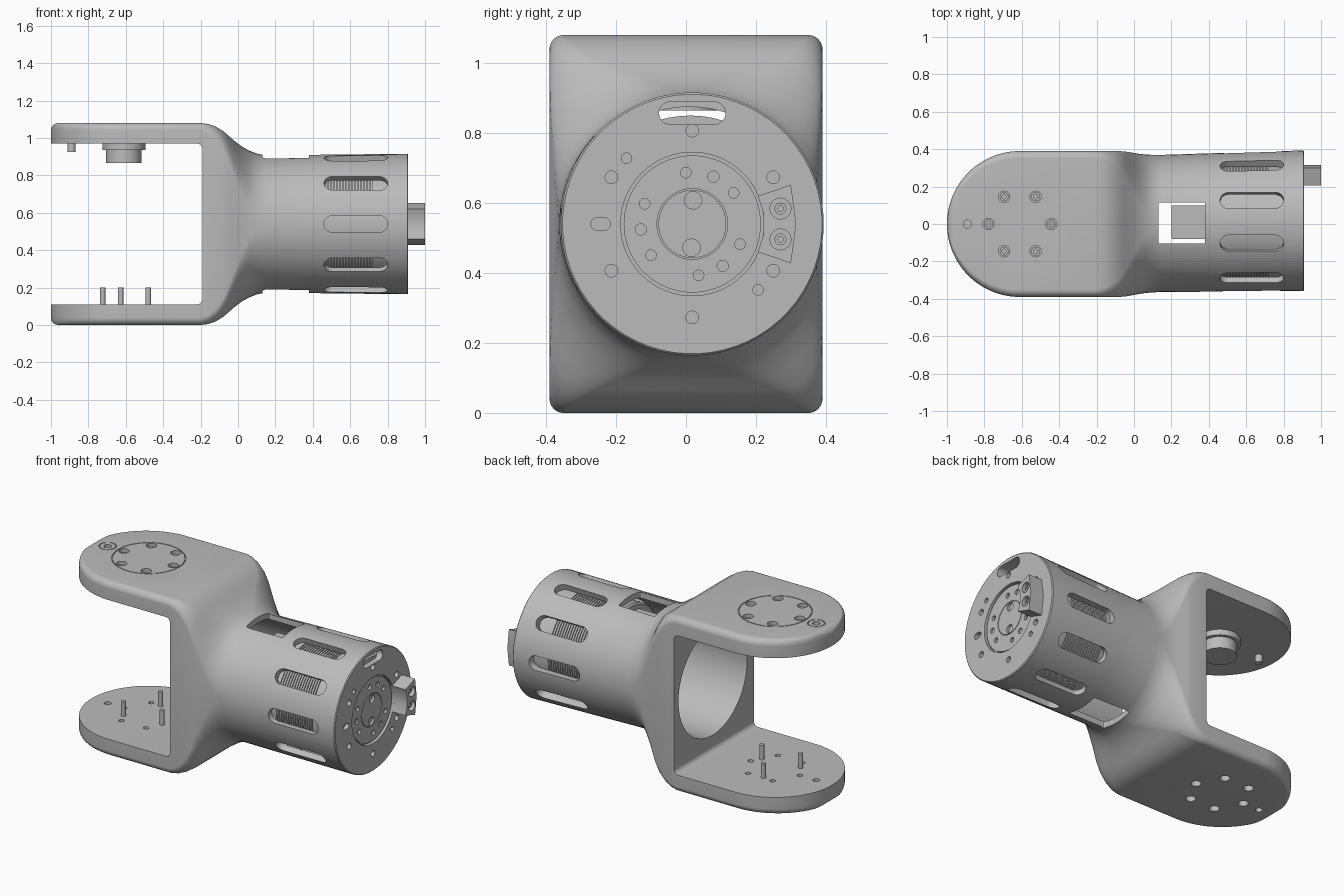
import bpy, bmesh
from math import sin, cos, pi, radians, sqrt
from mathutils import Matrix, Vector

if "Cube" in bpy.data.objects:
    bpy.data.objects.remove(bpy.data.objects["Cube"])

GREY = bpy.data.materials.new("light grey")
GREY.use_nodes = True
GREY.diffuse_color = (0.5, 0.5, 0.5, 1)
GREY.node_tree.nodes["Principled BSDF"].inputs["Base Color"].default_value = (0.5, 0.5, 0.5, 1)

T = lambda x, y, z: Matrix.Translation((x, y, z))
END = Matrix(((0, 0, 1, 0), (1, 0, 0, 0), (0, 1, 0, 0), (0, 0, 0, 1)))  # local z -> x
SIDE = Matrix.Rotation(pi / 2, 4, 'X')                                  # local z -> -y
MID = 0.54      # barrel axis height
OFF = 0.018     # sideways drift of the barrel end
HUB = -0.61     # joint axis


def outline(a, b, r, n=16):
    """Rounded rectangle with half sizes a, b; a circle when a = b = r."""
    pts = []
    for k, (sx, sy) in enumerate(((1, 1), (-1, 1), (-1, -1), (1, -1))):
        for i in range(n):
            t = (k + (i + 0.5) / n) * pi / 2
            pts.append((sx * (a - r) + r * cos(t), sy * (b - r) + r * sin(t)))
    return pts


def bridge(bm, rings, cap=True, loop=False):
    count = len(rings[0])
    for i in range(len(rings) if loop else len(rings) - 1):
        p, q = rings[i], rings[(i + 1) % len(rings)]
        for j in range(count):
            k = (j + 1) % count
            bm.faces.new((p[j], p[k], q[k], q[j]))
    if cap:
        bm.faces.new(rings[0])
        bm.faces.new(rings[-1])


def prism(bm, pts, depth, mat):
    bridge(bm, [[bm.verts.new(mat @ Vector((x, y, s * depth / 2))) for x, y in pts] for s in (-1, 1)])


def cyl(bm, r, depth, mat, sides=24, r2=None):
    bmesh.ops.create_cone(bm, cap_ends=True, segments=sides, radius1=r,
                          radius2=r if r2 is None else r2, depth=depth, matrix=mat)


def lathe(bm, profile, mat, sides=64):
    """Closed profile of (radius, height) turned about local z."""
    rings = [[bm.verts.new(mat @ Vector((r * cos(2 * pi * i / sides), r * sin(2 * pi * i / sides), h)))
              for i in range(sides)] for r, h in profile]
    bridge(bm, rings, cap=False, loop=True)


def polar(r, start, count):
    for i in range(count):
        a = radians(start) + 2 * pi * i / count
        yield r * cos(a), r * sin(a)


def finish(bm, name, smooth=True):
    bmesh.ops.recalc_face_normals(bm, faces=bm.faces)
    me = bpy.data.meshes.new(name)
    bm.to_mesh(me)
    bm.free()
    me.materials.append(GREY)
    ob = bpy.data.objects.new(name, me)
    bpy.context.collection.objects.link(ob)
    if smooth:
        shade(ob)
    return ob


def shade(ob):
    bpy.ops.object.select_all(action='DESELECT')
    ob.select_set(True)
    bpy.context.view_layer.objects.active = ob
    bpy.ops.object.shade_smooth_by_angle(angle=radians(30))


def cut(ob, bm):
    tool = finish(bm, "cutter", False)
    tool.hide_render = True
    mod = ob.modifiers.new("cut", 'BOOLEAN')
    mod.operation, mod.solver, mod.object = 'DIFFERENCE', 'EXACT', tool
    bpy.context.view_layer.update()
    me = bpy.data.meshes.new_from_object(ob.evaluated_get(bpy.context.evaluated_depsgraph_get()))
    ob.modifiers.clear()
    ob.data = me
    bpy.data.objects.remove(tool)


# Fork and barrel housing: one loft along x, round nose to rounded box to tube
sections = []
for i in range(1, 27):
    t = i / 26 * pi / 2
    d = 0.39 * (1 - cos(t))
    hz = 0.5 + sqrt(max(0, 0.04 ** 2 - max(0, 0.04 - d) ** 2))
    hy = 0.39 * sin(t)
    sections.append((d - 1, hy, hz, min(0.04, hy * 0.98)))
sections += [(-0.2, 0.39, 0.54, 0.04), (-0.16, 0.39, 0.535, 0.05), (-0.12, 0.39, 0.522, 0.07),
             (-0.08, 0.39, 0.497, 0.1), (-0.05, 0.388, 0.472, 0.14), (-0.02, 0.383, 0.445, 0.2),
             (0.02, 0.376, 0.415, 0.27), (0.06, 0.371, 0.393, 0.33), (0.1, 0.368, 0.377, 0.358),
             (0.15, 0.367, 0.367, 0.367), (0.38, 0.37, 0.37, 0.37),
             (0.905, 0.376, 0.376, 0.376), (0.91, 0.371, 0.371, 0.371)]
bm = bmesh.new()
bridge(bm, [[bm.verts.new((x, y + OFF * max(0, x) / 0.91, MID + z)) for y, z in outline(hy, hz, r)]
            for x, hy, hz, r in sections])
housing = finish(bm, "housing", False)

# Gap between the fork arms
bm = bmesh.new()
prism(bm, outline(0.555, 0.43, 0.03), 1, T(-0.745, 0, MID) @ SIDE)
cut(housing, bm)

# Bore of the barrel
bm = bmesh.new()
cyl(bm, 0.335, 1.17, T(0.285, 0.01, MID) @ END, 64)
cut(housing, bm)

# Windows above and below, ten cooling slots around the barrel
bm = bmesh.new()
for z in (1.0, 0.08):
    prism(bm, outline(0.125, 0.11, 0.008, 3), 0.6, T(0.255, 0.005, z))
for k in range(10):
    turn = Matrix.Rotation(radians(18 + 36 * k), 4, 'X')
    prism(bm, outline(0.17, 0.045, 0.0449, 8), 0.15, T(0, 0.012, MID) @ turn @ T(0.63, 0, 0.375))
cut(housing, bm)

# End plate: round recess, bean slot and screw holes
face = T(0.91, OFF, MID) @ END
bm = bmesh.new()
cyl(bm, 0.205, 0.05, face, 64)
prism(bm, outline(0.095, 0.032, 0.0319, 8), 0.14, face @ T(0, 0.317, 0))
for a, b in polar(0.267, 30, 6):
    cyl(bm, 0.018, 0.06, face @ T(a, b, 0))
prism(bm, outline(0.028, 0.018, 0.0179, 6), 0.05, face @ T(-0.262, 0, 0))
for s in (-1, 1):
    cyl(bm, 0.015, 0.05, face @ T(-0.188 * s, 0.188 * s, 0))
cut(housing, bm)

# Fork arms: seam ring, bolt circle and locating holes
bm = bmesh.new()
lathe(bm, [(0.203, -0.006), (0.208, -0.006), (0.208, 0.02), (0.203, 0.02)], T(HUB, 0, 1.08))
lathe(bm, [(0.045, -0.006), (0.05, -0.006), (0.05, 0.02), (0.045, 0.02)], T(-0.89, 0, 1.08))
cyl(bm, 0.022, 0.08, T(-0.89, 0, 1.08))
cyl(bm, 0.02, 0.4, T(-0.89, 0, 0))
for a, b in polar(0.168, 0, 6):
    cyl(bm, 0.03, 0.1, T(HUB + a, b, 1.08))
    cyl(bm, 0.028, 0.1, T(HUB + a, b, 0))
    cyl(bm, 0.016, 0.1, T(HUB + a, b, 0.13))
cut(housing, bm)
shade(housing)

# Bolt heads inside the upper bolt circle
bm = bmesh.new()
for a, b in polar(0.168, 0, 6):
    lathe(bm, [(0.011, 1.03), (0.024, 1.03), (0.024, 1.06), (0.011, 1.06)], T(HUB + a, b, 0), 6 * 4)
finish(bm, "arm_bolts")

# Joint hub and stop pin under the upper arm
bm = bmesh.new()
cyl(bm, 0.115, 0.04, T(HUB, 0, 0.955), 48)
cyl(bm, 0.095, 0.1, T(HUB, 0, 0.915), 48)
cyl(bm, 0.022, 0.06, T(-0.89, 0, 0.955))
finish(bm, "joint_hub")

# Three locating pins on the lower arm
bm = bmesh.new()
for a, b in polar(0.142, 97, 3):
    cyl(bm, 0.014, 0.11, T(HUB + a, b, 0.145), 16)
finish(bm, "locating_pins")

# Ribbed motor inside the barrel
profile = [(0.08, 0.38), (0.3, 0.38), (0.31, 0.39)]
for i in range(16):
    h = 0.47 + i * 0.016
    profile += [(0.31, h), (0.303, h), (0.303, h + 0.006), (0.31, h + 0.006)]
profile += [(0.31, 0.875), (0.08, 0.875)]
bm = bmesh.new()
lathe(bm, profile, T(0, 0.012, MID) @ END)
finish(bm, "motor")

# Output flange in the end recess, with its bolt holes
bm = bmesh.new()
cyl(bm, 0.196, 0.03, face @ T(0, 0, -0.025), 64)
flange = finish(bm, "output_flange", False)
bm = bmesh.new()
for a, b in polar(0.148, 37, 6):
    cyl(bm, 0.015, 0.04, face @ T(a, b, -0.01))
for a, b in polar(0.148, 66, 3):
    cyl(bm, 0.016, 0.02, face @ T(a, b, -0.01))
for a, b in polar(0.068, 88, 2):
    cyl(bm, 0.025, 0.05, face @ T(a, b, -0.01))
lathe(bm, [(0.097, -0.016), (0.101, -0.016), (0.101, 0.01), (0.097, 0.01)], face)
cut(flange, bm)
shade(flange)

# Cable connector on the end plate, with two sockets
bm = bmesh.new()
prism(bm, [(0.205, -0.08), (0.3, -0.112), (0.315, 0), (0.3, 0.112), (0.205, 0.08), (0.222, 0)][:5]
      + [(0.222, 0.03), (0.222, -0.03)], 0.11, T(0.945, 0, MID) @ END)
connector = finish(bm, "connector", False)
bm = bmesh.new()
for z in (-0.044, 0.044):
    cyl(bm, 0.03, 0.08, T(1.0, 0.27, MID + z) @ END)
cut(connector, bm)
shade(connector)
bm = bmesh.new()
for z in (-0.044, 0.044):
    lathe(bm, [(0.008, 0.95), (0.017, 0.95), (0.017, 0.985), (0.008, 0.985)], T(0, 0.27, MID + z) @ END, 20)
finish(bm, "connector_contacts")

# Open-topped plug block behind the window
bm = bmesh.new()
prism(bm, outline(0.1, 0.09, 0.005, 2), 0.1, T(0.3, 0.01, 0.75))
bm.normal_update()
top = [f for f in bm.faces if f.normal.z > 0.9 or f.calc_center_median().z > 0.79]
bmesh.ops.recalc_face_normals(bm, faces=bm.faces)
bmesh.ops.inset_region(bm, faces=top, thickness=0.012)
bmesh.ops.translate(bm, verts=top[0].verts, vec=(0, 0, -0.04))
finish(bm, "plug_block")
